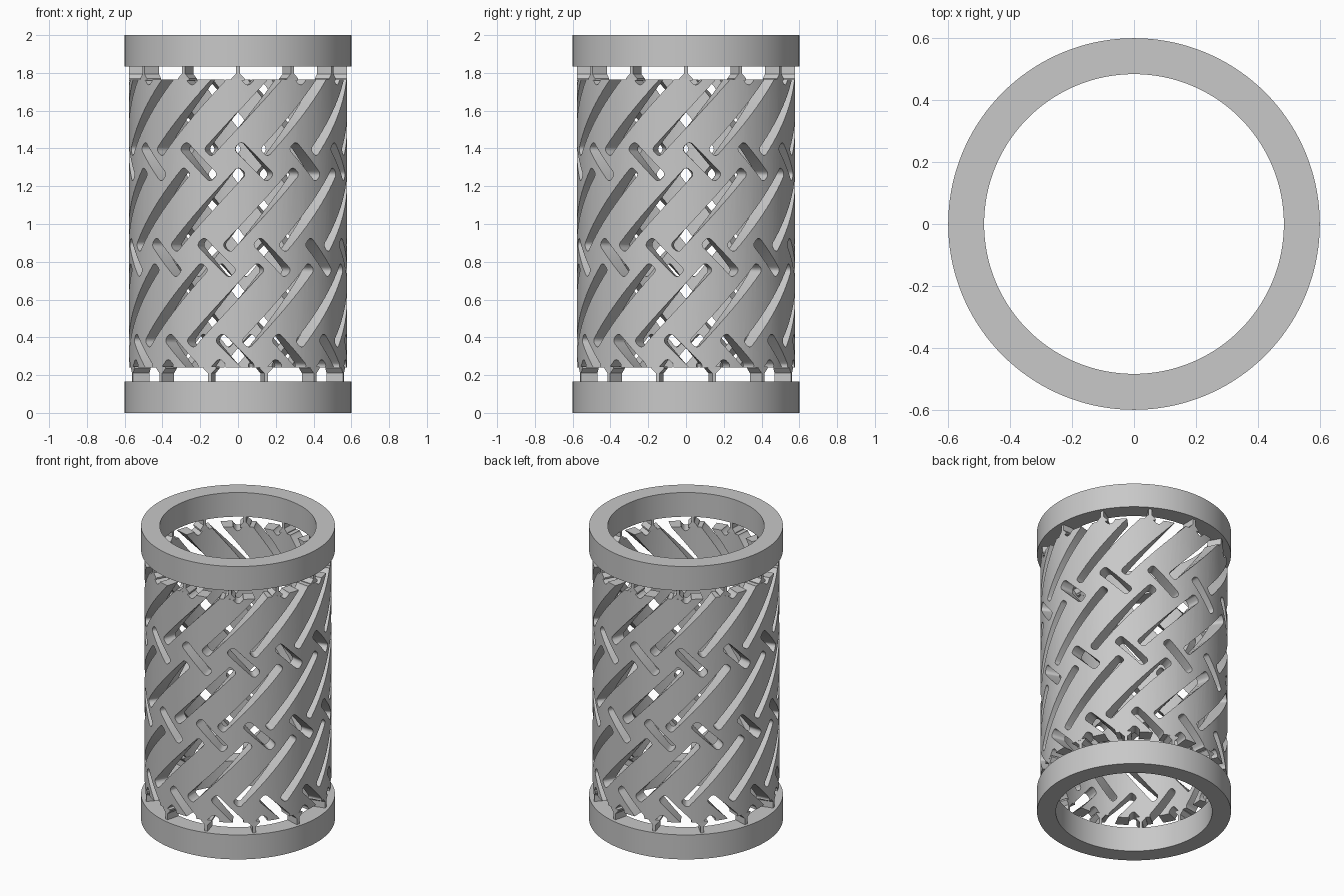
import bpy, bmesh, math

if "Cube" in bpy.data.objects:
    bpy.data.objects.remove(bpy.data.objects["Cube"])

OUTER, INNER = 0.578, 0.488      # lattice wall radii
COUNT = 12                       # repeats around the tube

grey = bpy.data.materials.new("satin grey")
grey.use_nodes = True
grey.diffuse_color = (0.58, 0.58, 0.58, 1)
grey.node_tree.nodes["Principled BSDF"].inputs["Base Color"].default_value = grey.diffuse_color


def finish(bm, name):
    bmesh.ops.recalc_face_normals(bm, faces=bm.faces)
    mesh = bpy.data.meshes.new(name)
    bm.to_mesh(mesh)
    bm.free()
    mesh.materials.append(grey)
    obj = bpy.data.objects.new(name, mesh)
    bpy.context.collection.objects.link(obj)
    return obj


def smooth(obj):
    bpy.ops.object.select_all(action='DESELECT')
    obj.select_set(True)
    bpy.context.view_layer.objects.active = obj
    bpy.ops.object.shade_smooth_by_angle(angle=math.radians(25))


def tube(name, r_in, r_out, low, high, sides=144):
    bm = bmesh.new()
    loops = []
    for i in range(sides):
        a = math.tau * i / sides
        loops.append([bm.verts.new((r * math.cos(a), r * math.sin(a), z))
                      for r, z in ((r_in, low), (r_out, low), (r_out, high), (r_in, high))])
    for i in range(sides):
        p, q = loops[i], loops[(i + 1) % sides]
        for k in range(4):
            n = (k + 1) % 4
            bm.faces.new((p[k], p[n], q[n], q[k]))
    return finish(bm, name)


def wrapped_prism(bm, turn, z, tilt, stations, r_in, r_out):
    """Flat outline (distance along, half width) wrapped round the tube, walls radial."""
    c, s = math.cos(tilt), math.sin(tilt)
    rings = []
    for along, half in stations:
        ring = []
        for side, r in ((-half, r_in), (half, r_in), (half, r_out), (-half, r_out)):
            a = math.radians(turn) + (along * c - side * s) / OUTER
            ring.append(bm.verts.new((r * math.sin(a), -r * math.cos(a),
                                      z + along * s + side * c)))
        rings.append(ring)
    for p, q in zip(rings, rings[1:]):
        for k in range(4):
            n = (k + 1) % 4
            bm.faces.new((p[k], p[n], q[n], q[k]))
    bm.faces.new(rings[0])
    bm.faces.new(rings[-1])


def slot_outline(length, width, radius=0.022, steps=4):
    """Rounded rectangle as stations along its length."""
    half = length / 2
    end = []
    for i in range(steps + 1):
        a = math.pi / 2 * i / steps
        end.append((-half + radius * (1 - math.cos(a)), width / 2 - radius * (1 - math.sin(a))))
    cuts = 12
    span = half - radius
    middle = [(-span + 2 * span * i / cuts, width / 2) for i in range(1, cuts)]
    return end + middle + [(-x, h) for x, h in reversed(end)]


# Slot cutters: rows of long and short slots, each row turned from the one above
bm = bmesh.new()
long_slot = slot_outline(0.57, 0.06)
short_slot = slot_outline(0.25, 0.06)
for row in range(4):
    for i in range(COUNT):
        turn = 30 * i + 10 * row
        drop = 0.507 * row
        wrapped_prism(bm, turn + 3, 1.583 - drop, math.radians(47), long_slot, 0.45, 0.62)
        wrapped_prism(bm, turn - 1.5, 1.837 - drop, math.radians(135), short_slot, 0.45, 0.62)
cutter = finish(bm, "slot_cutter")
cutter.hide_render = True

# Lattice wall
wall = tube("lattice_wall", INNER, OUTER, 0.24, 1.765)
cut = wall.modifiers.new("slots", 'BOOLEAN')
cut.operation = 'DIFFERENCE'
cut.solver = 'EXACT'
cut.object = cutter
bpy.context.view_layer.objects.active = wall
wall.select_set(True)
bpy.ops.object.modifier_apply(modifier=cut.name)
bpy.data.objects.remove(cutter)
smooth(wall)

# End rings
for name, low, high in (("bottom_ring", 0, 0.167), ("top_ring", 1.835, 2)):
    smooth(tube(name, 0.484, 0.6, low, high))

# Thin posts joining the wall to the rings, flared where they meet the wall
flare = [(-0.03, 0.01), (0.045, 0.01), (0.07, 0.035), (0.08, 0.035)]
for name, offset, z, tilt in (("top_posts", 0, 1.84, -math.pi / 2),
                              ("bottom_posts", 15, 0.165, math.pi / 2)):
    bm = bmesh.new()
    for i in range(COUNT):
        wrapped_prism(bm, offset + 30 * i, z, tilt, flare, INNER, OUTER)
    finish(bm, name)
